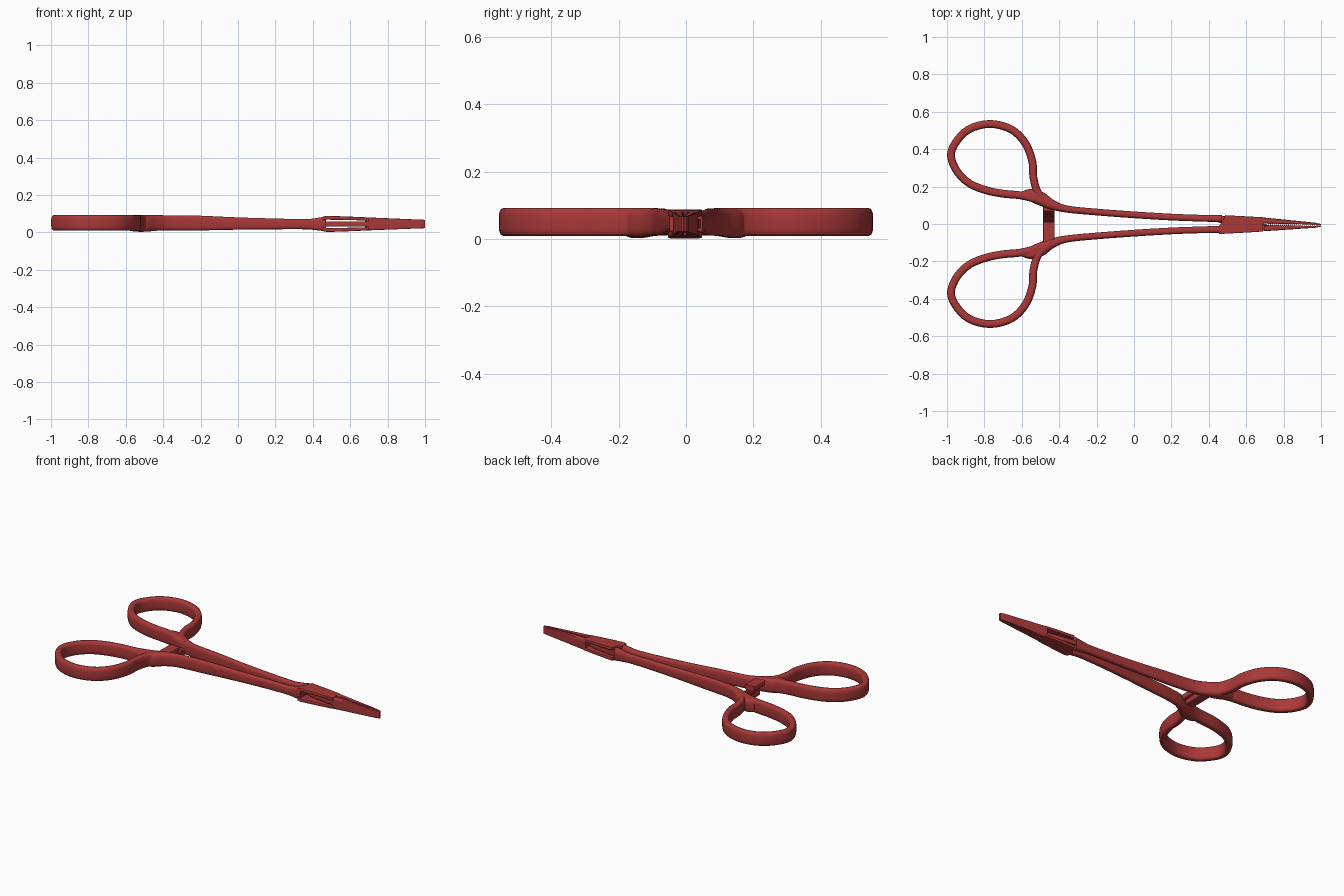
import bpy, bmesh, math
from mathutils import Vector

if "Cube" in bpy.data.objects:
    bpy.data.objects.remove(bpy.data.objects["Cube"])

red = bpy.data.materials.new("red_metal")
red.diffuse_color = (0.4, 0.04, 0.04, 1)
red.use_nodes = True
red.node_tree.nodes["Principled BSDF"].inputs["Base Color"].default_value = red.diffuse_color


def spline(keys, sub=4):
    """Catmull-Rom through rows of numbers."""
    out = []
    for i in range(len(keys) - 1):
        p = [keys[max(0, min(len(keys) - 1, i + k))] for k in (-1, 0, 1, 2)]
        for s in range(sub):
            t = s / sub
            out.append([0.5 * (2 * b + (c - a) * t + (2 * a - 5 * b + 4 * c - d) * t * t
                               + (3 * b - a - 3 * c + d) * t ** 3) for a, b, c, d in zip(*p)])
    return out + [list(keys[-1])]


def loft(name, rows, power, along_x=False, count=20):
    """Skin rounded-box sections; a row is x, y, half width, bottom z, top z."""
    bm = bmesh.new()
    rings = []
    for i, (x, y, hw, lo, hi) in enumerate(rows):
        a, b = rows[max(0, i - 1)], rows[min(len(rows) - 1, i + 1)]
        tan = Vector((1, 0)) if along_x else Vector((b[0] - a[0], b[1] - a[1])).normalized()
        ring = []
        for k in range(count):
            ang = 2 * math.pi * (k + 0.5) / count
            c, s = math.cos(ang), math.sin(ang)
            u = math.copysign(abs(c) ** (2 / power), c) * hw
            v = math.copysign(abs(s) ** (2 / power), s) * (hi - lo) / 2
            ring.append(bm.verts.new((x - tan.y * u, y + tan.x * u, (lo + hi) / 2 + v)))
        rings.append(ring)
    for r, q in zip(rings, rings[1:]):
        for k in range(count):
            n = (k + 1) % count
            bm.faces.new((r[k], r[n], q[n], q[k]))
    bm.faces.new(rings[0])
    bm.faces.new(rings[-1])
    bmesh.ops.recalc_face_normals(bm, faces=bm.faces)
    me = bpy.data.meshes.new(name)
    bm.to_mesh(me)
    bm.free()
    me.materials.append(red)
    ob = bpy.data.objects.new(name, me)
    bpy.context.collection.objects.link(ob)
    bpy.ops.object.select_all(action='DESELECT')
    ob.select_set(True)
    bpy.context.view_layer.objects.active = ob
    bpy.ops.object.shade_smooth_by_angle(angle=math.radians(35))
    return ob


def span(x, y0, y1, lo, hi):
    """Section row given by its two y edges."""
    return (x, (y0 + y1) / 2, abs(y1 - y0) / 2, lo, hi)


# Finger rings and shanks, mirrored across y
ring_path = [(-.47, .12), (-.515, .17), (-.538, .25), (-.543, .33), (-.58, .43), (-.655, .505),
             (-.77, .535), (-.885, .505), (-.957, .43), (-.978, .36), (-.945, .28),
             (-.88, .217), (-.79, .18), (-.70, .162), (-.6, .152), (-.5, .125), (-.43, .098)]
shank_keys = [(-.60, .158, .016, .012, .088), (-.55, .155, .034, .004, .091),
              (-.50, .136, .037, .003, .092), (-.44, .104, .027, .008, .092),
              (-.36, .08, .019, .01, .091), (-.2, .064, .018, .01, .089),
              (0, .049, .018, .014, .080), (.2, .037, .018, .016, .074),
              (.36, .031, .018, .016, .071), (.42, .030, .019, .011, .077),
              (.47, .029, .020, .005, .086)]
for side, sgn in (("upper", 1), ("lower", -1)):
    loft(side + "_finger_ring", spline([(x, y * sgn, .021, .009, .092) for x, y in ring_path]), 3.5)
    loft(side + "_shank", spline([(x, y * sgn, w, a, b) for x, y, w, a, b in shank_keys]), 3.2)

# Box joint: two outer plates carried by the lower shank
for name, f0, f1 in (("joint_bottom_plate", 0, .24), ("joint_top_plate", .76, 1)):
    rows = []
    for x, y0, y1, lo, hi in ((.455, -.053, -.01, .006, .085), (.475, -.053, .018, .002, .088),
                              (.487, -.052, .047, .002, .088), (.60, -.046, .041, .006, .084),
                              (.69, -.040, .036, .010, .080)):
        rows.append(span(x, y0, y1, lo + (hi - lo) * f0, lo + (hi - lo) * f1))
    loft(name, rows, 12, True)

# Inner tongue crossing through the slot
loft("joint_tongue", [(.44, .029, .017, .031, .059), (.52, .012, .026, .031, .059),
                      (.64, -.008, .026, .031, .059), (.72, -.021, .014, .031, .059)], 10, True)

# Serrated jaws
TEETH = 24
for side, sgn in (("upper", 1), ("lower", -1)):
    def section(x, gap):
        t = (x - .69) / .31
        mid = -.002 - .005 * t
        outer = .037 - .026 * t - .004 * max(0, (t - .9) * 10)
        return span(x, mid + sgn * gap, mid + sgn * outer, .010 + .012 * t, .080 - .013 * t)
    rows = [section(.68 if sgn > 0 else .694, .006), section(.705, .005)]
    for i in range(TEETH * 2 + 1):
        rows.append(section(.715 + .255 * i / (TEETH * 2), .001 if i % 2 else .005))
    rows += [section(.975, .0005), section(.99, .0005), section(1.0, .0005)]
    loft(side + "_jaw", rows, 7, True)

# Ratchet arms between the shanks, with teeth facing each other
def ratchet(name, y0, y1, lo, hi):
    c = (y0 + y1) / 2
    loft(name, [(-.455, y0, .031, lo, hi), (-.455, c, .031, lo, hi), (-.455, y1, .031, lo, hi)], 9)


ratchet("ratchet_lower_bar", .10, -.045, .010, .040)
ratchet("ratchet_upper_bar", -.10, .012, .054, .087)
for i in range(7):
    y = .070 - i * .012
    loft(f"ratchet_tooth_{i + 1}", [(-.455, y, .029, .036, .052), (-.455, y - .009, .029, .036, .041)], 12)
for i in range(4):
    y = -.035 + i * .012
    loft(f"ratchet_upper_tooth_{i + 1}", [(-.455, y, .029, .043, .057), (-.455, y - .009, .029, .052, .057)], 12)
